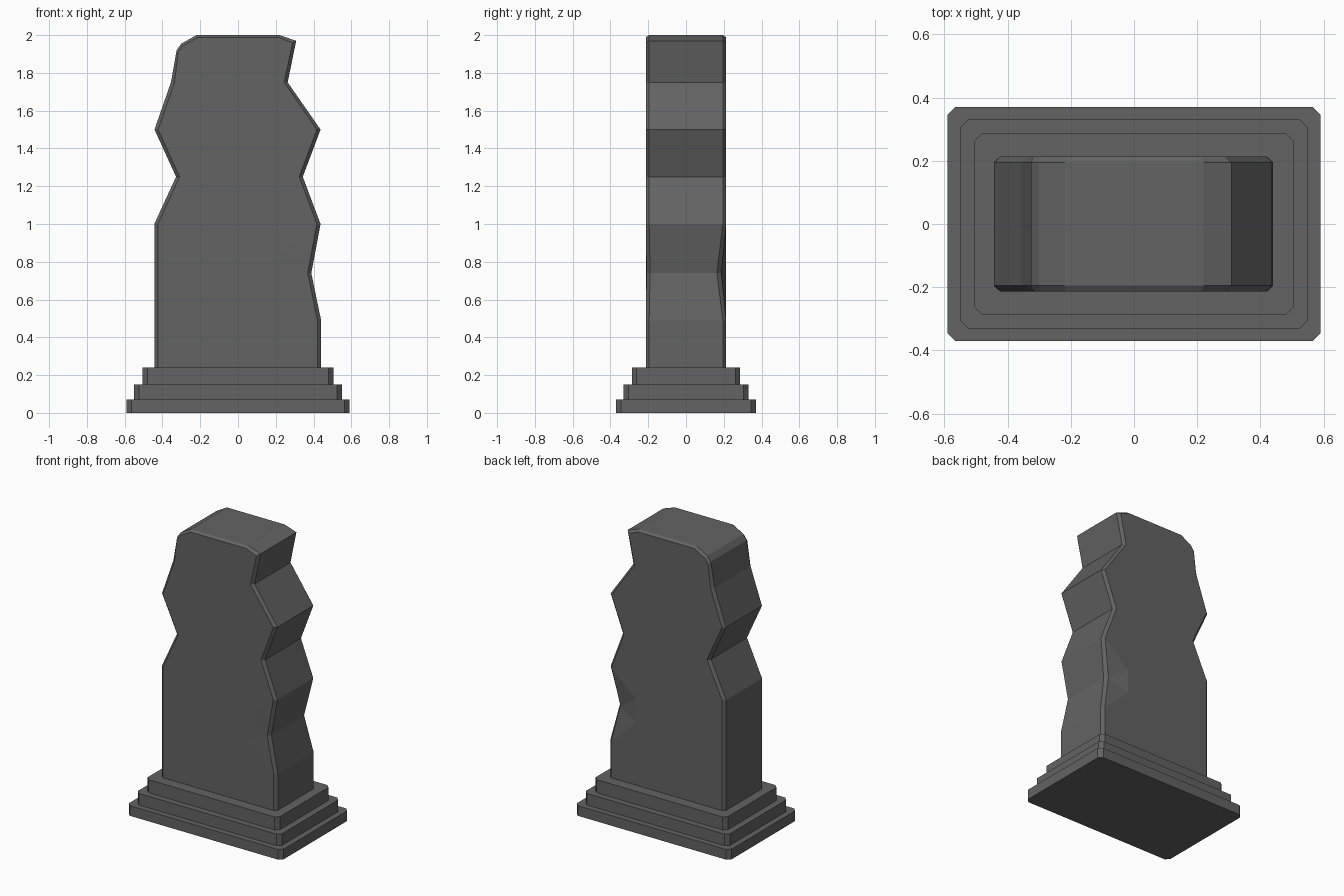
import bpy, bmesh

if "Cube" in bpy.data.objects:
    bpy.data.objects.remove(bpy.data.objects["Cube"])

stone = bpy.data.materials.new("dark_stone")
stone.diffuse_color = (0.125, 0.125, 0.125, 1)
stone.use_nodes = True
stone.node_tree.nodes["Principled BSDF"].inputs["Base Color"].default_value = stone.diffuse_color

def make_object(name, bm):
    bmesh.ops.recalc_face_normals(bm, faces=bm.faces[:])
    mesh = bpy.data.meshes.new(name)
    bm.to_mesh(mesh)
    bm.free()
    mesh.materials.append(stone)
    obj = bpy.data.objects.new(name, mesh)
    bpy.context.collection.objects.link(obj)
    return obj

# Stepped base: slabs with chamfered upright corners
def slab(name, hx, hy, z0, z1, c=0.025):
    bm = bmesh.new()
    corners = [(hx - c, -hy), (hx, -hy + c), (hx, hy - c), (hx - c, hy),
               (-hx + c, hy), (-hx, hy - c), (-hx, -hy + c), (-hx + c, -hy)]
    low = bm.faces.new([bm.verts.new((x, y, z0)) for x, y in corners])
    ext = bmesh.ops.extrude_face_region(bm, geom=[low], use_keep_orig=True)
    for v in ext["geom"]:
        if isinstance(v, bmesh.types.BMVert):
            v.co.z = z1
    return make_object(name, bm)

slab("base_step_lower", 0.59, 0.37, 0.0, 0.07)
slab("base_step_middle", 0.55, 0.33, 0.07, 0.15)
slab("base_step_upper", 0.505, 0.287, 0.15, 0.24)

# Chipped stone outline: up the right side, then down the left
outline = [(0.44, 0.24), (0.44, 0.49), (0.388, 0.74), (0.437, 1.0), (0.343, 1.25),
           (0.437, 1.5), (0.263, 1.75), (0.308, 1.97), (0.22, 2.0),
           (-0.22, 2.0), (-0.30, 1.955), (-0.325, 1.92), (-0.355, 1.75),
           (-0.442, 1.5), (-0.328, 1.25), (-0.443, 1.0), (-0.443, 0.24)]
NOTCH = 2      # outline point where the broad faces are chipped
RIM = 0.019    # chamfer width

bm = bmesh.new()

def ring(y, inset, notch_y):
    verts = []
    for i, (x, z) in enumerate(outline):
        k = inset * 0.4 if z > 1.98 or (x < 0 and z > 1.9) else inset
        dx = k if x < 0 else -k
        dz = -inset * 0.6 if z > 1.9 else 0
        verts.append(bm.verts.new((x + dx, notch_y if i == NOTCH else y, z + dz)))
    return verts

rings = [ring(-0.213, RIM, -0.209), ring(-0.195, 0, -0.19),
         ring(0.195, 0, 0.163), ring(0.213, RIM, 0.187)]

# Edge walls and chamfers; the underside stays open, hidden on the base
n = len(outline)
for a, b in zip(rings, rings[1:]):
    for i in range(n - 1):
        bm.faces.new((a[i], a[i + 1], b[i + 1], b[i]))

# Broad faces, each with a shallow faceted chip at the right edge
for r, y in ((rings[0], -0.213), (rings[3], 0.213)):
    q, p = (bm.verts.new((0.23, y, z)) for z in (0.67, 0.83))
    bm.faces.new(r[:NOTCH] + [q, p] + r[NOTCH + 1:])
    for tri in ((r[1], r[2], q), (q, r[2], p), (p, r[2], r[3])):
        bm.faces.new(tri)
make_object("stone_slab", bm)
